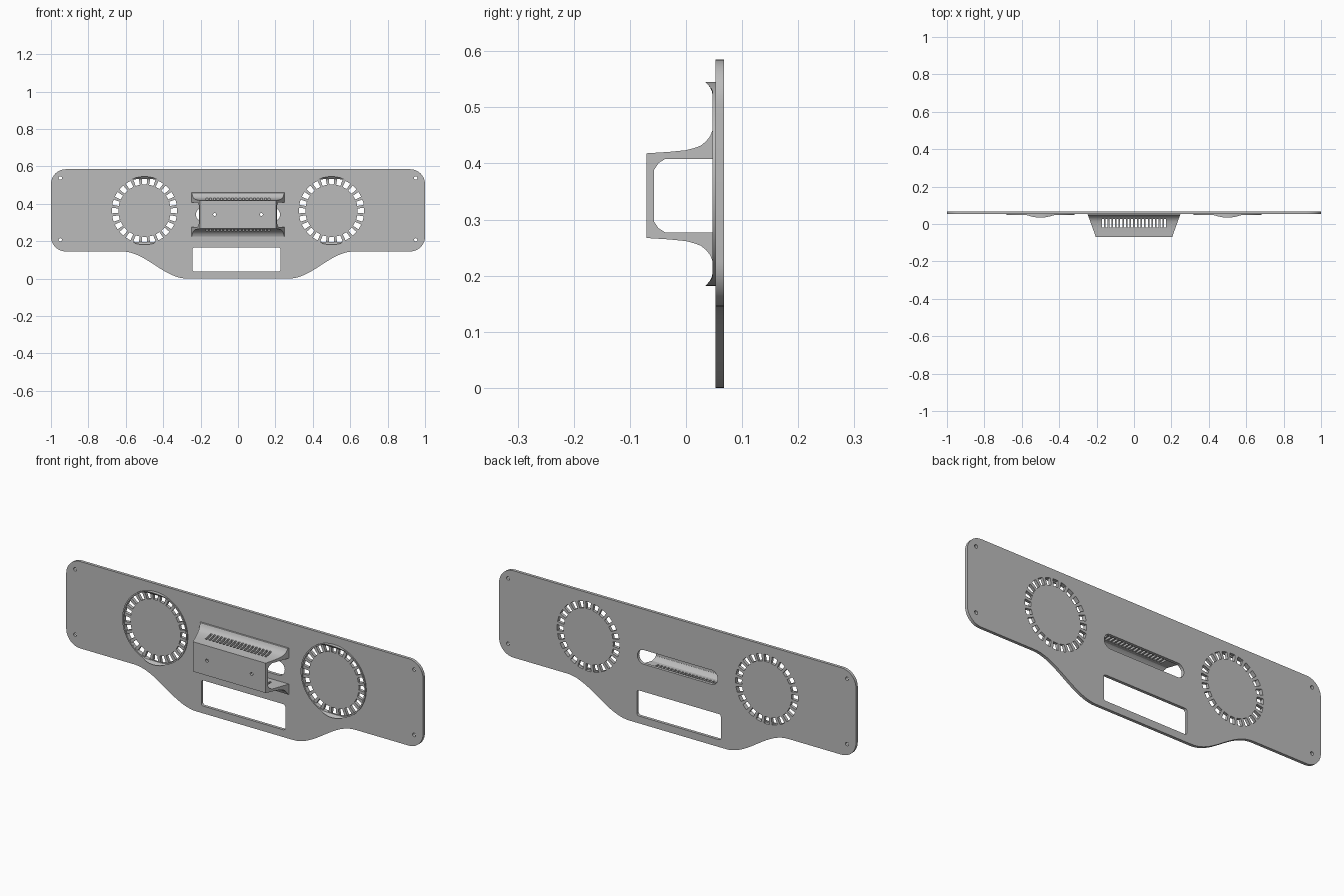
import bpy, bmesh
from math import sin, cos, pi, radians
from mathutils import Matrix

cube = bpy.data.objects.get("Cube")
if cube:
    bpy.data.objects.remove(cube, do_unlink=True)

grey = bpy.data.materials.new("plain grey")
grey.use_nodes = True
grey.diffuse_color = (0.5, 0.5, 0.5, 1)
grey.node_tree.nodes["Principled BSDF"].inputs["Base Color"].default_value = (0.5, 0.5, 0.5, 1)

BACK, FRONT = 0.068, 0.053       # panel faces
VENT_X, VENT_Z = 0.5, 0.3635     # round vent centres
MID_Z = 0.3425                   # bracket centre height


def add_object(name, bm, smooth=True):
    bmesh.ops.remove_doubles(bm, verts=bm.verts, dist=1e-5)
    bmesh.ops.recalc_face_normals(bm, faces=bm.faces)
    mesh = bpy.data.meshes.new(name)
    bm.to_mesh(mesh)
    bm.free()
    mesh.materials.append(grey)
    obj = bpy.data.objects.new(name, mesh)
    bpy.context.collection.objects.link(obj)
    if smooth:
        bpy.ops.object.select_all(action='DESELECT')
        obj.select_set(True)
        bpy.context.view_layer.objects.active = obj
        bpy.ops.object.shade_smooth_by_angle(angle=radians(30))
    return obj


def arc(cx, cz, r, start, end, steps):
    angles = [radians(start + (end - start) * i / steps) for i in range(steps + 1)]
    return [(cx + r * cos(a), cz + r * sin(a)) for a in angles]


def circle(cx, cz, r, steps=24):
    return arc(cx, cz, r, 0, 360, steps)[:-1]


def rounded_rect(x0, x1, z0, z1, r, steps=6):
    return (arc(x1 - r, z0 + r, r, -90, 0, steps) + arc(x1 - r, z1 - r, r, 0, 90, steps)
            + arc(x0 + r, z1 - r, r, 90, 180, steps) + arc(x0 + r, z0 + r, r, 180, 270, steps))


# Panel outline: S-curve to the lower lobe, rounded corners, mirrored
half = [(0.27 + 0.35 * i / 20, 0.0725 * (1 - cos(pi * i / 20))) for i in range(21)]
half += arc(0.92, 0.225, 0.08, -90, 0, 10) + arc(0.92, 0.505, 0.08, 0, 90, 10)
loops = [half + [(-x, z) for x, z in reversed(half)]]

# Panel openings: display window, central slot, screw holes, vent slots
loops.append(rounded_rect(-0.243, 0.228, 0.037, 0.167, 0.012))
loops.append(rounded_rect(-0.225, 0.225, MID_Z - 0.036, MID_Z + 0.036, 0.0355, 10))
for side in (-1, 1):
    for z in (0.207, 0.538):
        loops.append(circle(side * 0.95, z, 0.009, 16))
    for i in range(24):
        a, w = 15 * i, 4.8
        loops.append(arc(side * VENT_X, VENT_Z, 0.14, a - w, a + w, 3)
                     + arc(side * VENT_X, VENT_Z, 0.175, a + w, a - w, 3))

curve = bpy.data.curves.new("panel_outline", 'CURVE')
curve.dimensions = '2D'
curve.fill_mode = 'BOTH'
curve.extrude = (BACK - FRONT) / 2
for loop in loops:
    spline = curve.splines.new('POLY')
    spline.points.add(len(loop) - 1)
    for point, (x, z) in zip(spline.points, loop):
        point.co = (x, z, 0, 1)
    spline.use_cyclic_u = True
outline = bpy.data.objects.new("panel_outline", curve)
bpy.context.collection.objects.link(outline)
bpy.context.view_layer.update()
bm = bmesh.new()
bm.from_mesh(outline.evaluated_get(bpy.context.evaluated_depsgraph_get()).to_mesh())
bpy.data.objects.remove(outline, do_unlink=True)
bm.transform(Matrix.Translation((0, (BACK + FRONT) / 2, 0)) @ Matrix.Rotation(pi / 2, 4, 'X'))
add_object("panel", bm)

# Vent rims: thin rings with a sloped cap at the top and bottom
CHORD, OUTER, STEPS = 0.168, 0.182, 120
for name, side in (("left_vent_rim", 1), ("right_vent_rim", -1)):
    bm = bmesh.new()
    rings = []
    for i in range(STEPS):
        a = 2 * pi * i / STEPS
        inner = min(0.175, CHORD / max(abs(sin(a)), 0.01))
        section = []
        for r, is_front in ((inner, 0), (inner, 1), (OUTER, 1), (OUTER, 0)):
            rise = max(0, r * abs(sin(a)) - CHORD)
            y = 0.047 - 0.9 * rise if is_front else FRONT + 0.001
            section.append(bm.verts.new((side * VENT_X + r * cos(a), y, VENT_Z + r * sin(a))))
        rings.append(section)
    for i in range(STEPS):
        p, q = rings[i - 1], rings[i]
        for k in range(4):
            bm.faces.new((p[k - 1], p[k], q[k], q[k - 1]))
    add_object(name, bm)

# Bracket: upper half of the C-shaped section as (y, height above centre)
outer = [(-0.07, 0.0755), (-0.03, 0.078), (0, 0.081), (0.015, 0.085), (0.026, 0.089),
         (0.036, 0.097), (0.043, 0.106), (0.047, 0.116), (0.055, 0.118)]
inner = [(0.055, 0.0655), (-0.037, 0.0655), (-0.049, 0.058), (-0.057, 0.046)]
upper = outer + inner
section = upper + [(y, -h) for y, h in reversed(upper)]


def half_width(y):
    return 0.204 + 0.043 * (y + 0.07) / 0.12


bm = bmesh.new()
ends = [[bm.verts.new((s * half_width(y), y, MID_Z + h)) for y, h in section] for s in (-1, 1)]
for end in ends:
    bm.faces.new(end)
for i in range(len(section)):
    bm.faces.new((ends[0][i - 1], ends[0][i], ends[1][i], ends[1][i - 1]))
bracket = add_object("bracket", bm, False)

# Cutter for the grille slots and the two front screw holes
bm = bmesh.new()
for i in range(18):
    place = Matrix.Translation(((i - 8.5) * 0.0195, 0.003, MID_Z))
    bmesh.ops.create_cube(bm, size=1, matrix=place @ Matrix.Diagonal((0.011, 0.046, 0.3, 1)))
for x in (-0.125, 0.125):
    place = Matrix.Translation((x, -0.063, MID_Z)) @ Matrix.Rotation(pi / 2, 4, 'X')
    bmesh.ops.create_cone(bm, cap_ends=True, segments=16, radius1=0.008, radius2=0.008,
                          depth=0.03, matrix=place)
cutter = add_object("bracket_cutter", bm, False)
cutter.hide_render = True
cut = bracket.modifiers.new("openings", 'BOOLEAN')
cut.operation = 'DIFFERENCE'
cut.solver = 'EXACT'
cut.object = cutter
bpy.ops.object.select_all(action='DESELECT')
bracket.select_set(True)
bpy.context.view_layer.objects.active = bracket
bpy.ops.object.modifier_apply(modifier=cut.name)
bpy.data.objects.remove(cutter, do_unlink=True)
bpy.ops.object.shade_smooth_by_angle(angle=radians(30))
